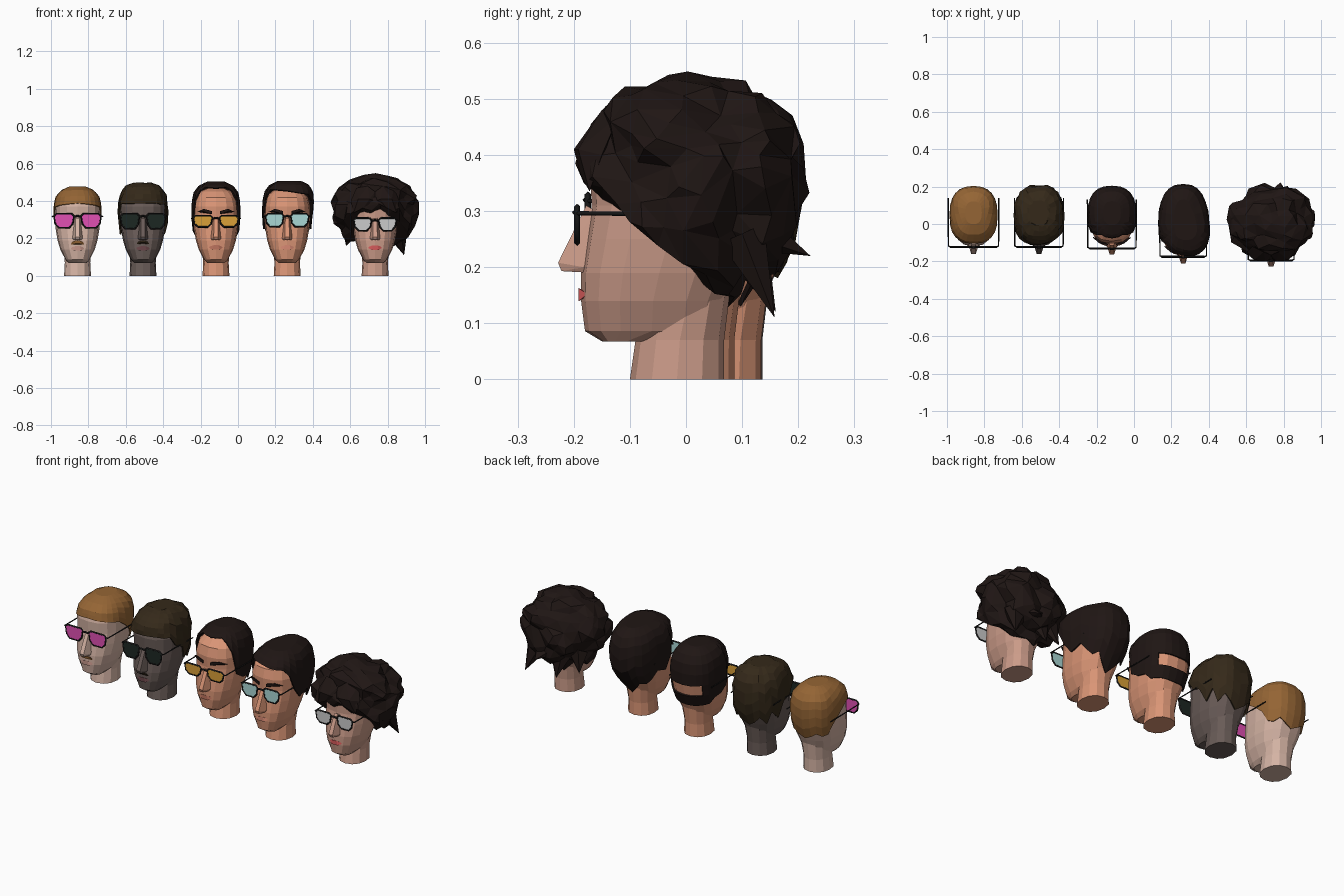
import bpy, bmesh, random
from math import sin, cos, radians, pi
from mathutils import Vector

if "Cube" in bpy.data.objects:
    bpy.data.objects.remove(bpy.data.objects["Cube"])

random.seed(4)


def material(name, rgb):
    m = bpy.data.materials.new(name)
    m.diffuse_color = (*rgb, 1)
    m.use_nodes = True
    m.node_tree.nodes["Principled BSDF"].inputs["Base Color"].default_value = m.diffuse_color
    return m


def finish(bm, name, mat):
    bmesh.ops.recalc_face_normals(bm, faces=bm.faces)
    me = bpy.data.meshes.new(name)
    bm.to_mesh(me)
    bm.free()
    me.materials.append(mat)
    ob = bpy.data.objects.new(name, me)
    bpy.context.collection.objects.link(ob)
    return ob


def loft(name, rings, mat, cap_bottom=True, skip=None):
    bm = bmesh.new()
    vs = [[bm.verts.new(p) for p in r] for r in rings]
    n = len(rings[0])
    for i in range(len(vs) - 1):
        for j in range(n):
            if skip and skip(i, j):
                continue
            k = (j + 1) % n
            bm.faces.new((vs[i][j], vs[i][k], vs[i + 1][k], vs[i + 1][j]))
    if cap_bottom:
        bm.faces.new(vs[0])
    bm.faces.new(vs[-1])
    return finish(bm, name, mat)


def hull(name, pts, mat, o):
    bm = bmesh.new()
    for p in pts:
        bm.verts.new(Vector(p) + o)
    bmesh.ops.convex_hull(bm, input=bm.verts)
    return finish(bm, name, mat)


def sym(pts):
    return [(s * x, y, z) for x, y, z in pts for s in (-1, 1)]


def lerp_table(t, rows):
    for a, b in zip(rows, rows[1:]):
        if t <= b[0]:
            f = max(0, (t - a[0]) / (b[0] - a[0]))
            return [p + (q - p) * f for p, q in zip(a[1:], b[1:])]
    return list(rows[-1][1:])


# skull profile: height, half width, front y, back y
SKULL = [(.068, .045, -.15, -.06), (.086, .064, -.18, .058), (.14, .092, -.187, .07),
         (.19, .107, -.187, .092), (.25, .117, -.178, .117), (.31, .122, -.168, .128),
         (.37, .123, -.171, .13), (.42, .111, -.158, .12), (.452, .082, -.12, .092),
         (.472, .036, -.06, .045)]


def section(a, hw, yf, yb, z, off=0.0, n=2.5):
    s, c = sin(a), cos(a)
    sx = abs(s) ** (2 / n) * (1 if s >= 0 else -1)
    sy = abs(c) ** (2 / n) * (1 if c >= 0 else -1)
    return Vector(((hw + off) * sx, (yf + yb) / 2 - ((yb - yf) / 2 + off) * sy, z))


def ring_angles(n):
    return [2 * pi * j / n for j in range(n)]


def build_head(o, skin):
    loft("head", [[section(a, w, f, b, z) + o for a in ring_angles(16)]
                  for z, w, f, b in SKULL], skin)
    neck = [(0, .072, -.1, .068), (.07, .068, -.09, .068), (.17, .078, -.06, .08)]
    loft("neck", [[section(a, w, f, b, z, 0, 2.2) + o for a in ring_angles(12)]
                  for z, w, f, b in neck], skin)
    hull("nose", sym([(.01, -.178, .31), (.012, -.228, .208), (.01, -.222, .193),
                      (.027, -.182, .2), (.018, -.16, .3), (.025, -.17, .19)]), skin, o)


def build_hair(o, mat, hem, off, lift, jitter=0, sweep=0, back=0, gap=False):
    n, rows, rings = 24, 7, []
    for r in range(rows + 1):
        ring = []
        for a in ring_angles(n):
            d = min(a, 2 * pi - a) * 180 / pi
            h = lerp_table(d, hem)[0] - .6 * sweep * sin(a) * max(0, cos(a))
            z = h + (.471 - h) * sin(pi / 2 * r / rows)
            w, f, b = lerp_table(z, SKULL)
            k = max(0, min(1, (z - .3) / .15))
            e = off + random.uniform(-jitter, jitter) + sweep * k * max(0, cos(a - .6))
            zz = z + lift * k + random.uniform(-jitter, jitter) * .6
            p = section(a, w, f, b, zz, e)
            p.y += back * max(0, -cos(a)) * max(0, min(1, (z - .15) / .15))
            ring.append(p + o)
        rings.append(ring)
    skip = (lambda i, j: i == 1 and 9 <= j <= 14) if gap else None
    ob = loft("hair", rings, mat, False, skip)
    m = ob.modifiers.new("thickness", "SOLIDIFY")
    m.thickness = .008
    m.offset = -1


BLACK = material("frame_black", (.008, .008, .008))


def build_glasses(o, y, z0, z1, hw, lens):
    cu = bpy.data.curves.new("glasses_frame", "CURVE")
    cu.dimensions = "3D"
    cu.bevel_depth, cu.bevel_resolution = .0055, 0

    def line(pts, cyclic=False, radius=1):
        s = cu.splines.new("POLY")
        s.points.add(len(pts) - 1)
        for p, q in zip(s.points, pts):
            p.co = (q[0] + o.x, q[1], q[2], 1)
            p.radius = radius
        s.use_cyclic_u = cyclic

    h = z1 - z0
    for s in (-1, 1):
        outline = [(.02, z1 - .01), (.03, z1), (hw - .012, z1), (hw, z1 - .01), (hw - .006, z0 + .3 * h),
                   (hw - .025, z0), (.044, z0), (.026, z0 + .3 * h)]
        pts = [(s * x, y, z) for x, z in outline]
        line(pts, True)
        line([(s * hw, y, z1 - .012), (s * (hw + .009), y + .005, z1 - .012),
              (s * (hw + .011), y + .26, z1 - .014)], radius=.7)
        hull("lens", [(x, y + d, z) for x, _, z in pts for d in (-.002, .002)], lens, Vector((o.x, 0, 0)))
    line([(-.02, y, z1 - .015), (0, y - .004, z1 - .01), (.02, y, z1 - .015)])
    cu.materials.append(BLACK)
    bpy.context.collection.objects.link(bpy.data.objects.new("glasses_frame", cu))


def build_lips(o, mat, z=.153):
    hull("lips", sym([(.042, -.176, z), (.012, -.192, z + .011), (.02, -.192, z - .013),
                      (.02, -.17, z)]), mat, o)


def build_brows(o, mat):
    for s in (-1, 1):
        hull("eyebrow", [(s * x, y, z) for x, y0, z in
                         ((.022, -.172, .33), (.022, -.172, .346), (.065, -.165, .358),
                          (.065, -.165, .344), (.1, -.135, .342)) for y in (y0, y0 - .006)], mat, o)


def build_moustache(o, mat, w, t):
    hull("moustache", sym([(w, -.175, .163), (.012, -.196, .188), (.012, -.194, .188 - t),
                           (w * .7, -.191, .182), (w * .6, -.17, .175)]), mat, o)


# head 1: cropped fair hair, moustache, pink lenses
o = Vector((-.858, .068, 0))
fair = material("hair_fair", (.3, .13, .035))
build_head(o, material("skin_pale", (.66, .45, .37)))
build_hair(o, fair, [(0, .385), (45, .375), (80, .36), (92, .32), (110, .27), (125, .21),
                     (150, .24), (180, .2)], .006, .006)
build_moustache(o, fair, .04, .016)
build_lips(o, material("lips_pale", (.55, .3, .25)), .148)
build_glasses(o, -.122, .258, .33, .125, material("lens_pink", (.75, .08, .45)))

# head 2: choppy brown hair, thin moustache, dark lenses
o = Vector((-.508, .068, 0))
brown = material("hair_brown", (.035, .022, .01))
build_head(o, material("skin_dark", (.14, .105, .095)))
build_hair(o, brown, [(0, .375), (60, .37), (75, .32), (90, .3), (105, .22), (120, .27),
                      (135, .2), (150, .24), (180, .18)], .012, .026, .005)
build_moustache(o, brown, .038, .009)
build_lips(o, material("lips_dark", (.14, .06, .065)), .148)
build_glasses(o, -.122, .252, .33, .12, material("lens_dark", (.012, .02, .016)))

# head 3: receding black hair with sideburns, amber lenses
o = Vector((-.118, .066, 0))
black = material("hair_black", (.014, .008, .007))
skin = material("skin_tan", (.7, .3, .18))
build_head(o, skin)
build_hair(o, black, [(0, .44), (35, .445), (55, .41), (68, .34), (78, .24), (100, .24),
                      (120, .2), (180, .19)], .009, .032, gap=True)
build_brows(o, black)
build_lips(o, material("lips_tan", (.5, .17, .11)))
build_glasses(o, -.13, .262, .32, .12, material("lens_amber", (.7, .35, .04)))

# head 4: side-swept black hair, pale blue lenses
o = Vector((.263, .018, 0))
build_head(o, skin)
build_hair(o, black, [(0, .425), (45, .42), (62, .38), (75, .31), (90, .25), (105, .27),
                      (130, .2), (150, .21), (180, .13)], .012, .036, sweep=.034, back=.055)
build_brows(o, black)
build_lips(o, material("lips_peach", (.68, .25, .17)))
build_glasses(o, -.175, .262, .33, .115, material("lens_blue", (.4, .68, .66)))

# head 5: red lips, clear lenses
o = Vector((.733, 0, 0))
build_head(o, material("skin_rose", (.6, .33, .25)))
build_lips(o, material("lips_red", (.65, .1, .1)), .152)
build_glasses(o, -.194, .243, .308, .113, material("lens_clear", (.62, .6, .62)))

# head 5: big messy hair, spiky ball trimmed by a sloping hairline
bm = bmesh.new()
bmesh.ops.create_icosphere(bm, subdivisions=4, radius=1)
spikes = [Vector([random.gauss(0, 1) for _ in range(3)]).normalized() for _ in range(75)]
spikes += [Vector((1, .15, .1)).normalized(), Vector((-1, .1, .1)).normalized()]
for v in bm.verts:
    d = v.co.normalized()
    k = .92 + max(max(0, d.dot(s) - .95) / .05 for s in spikes) * .2
    side = 1 if d.y > 0 else -1
    p = Vector((d.x * .215 * k, .012 + side * abs(d.y) ** .85 * .188 * k,
                .378 + d.z * (.152 if d.z > 0 else .23) * k))
    p.z = max(p.z, .205 - .85 * p.y + .012 * sin(p.x * 60))
    v.co = p + o
dec = finish(bm, "messy_hair", black).modifiers.new("facets", "DECIMATE")
dec.ratio = .3
# forehead fringe tufts, parted in the middle
for s in (-1, 1):
    hull("fringe", [(s * x, y, z) for x, y, z in
                    ((.0, -.185, .4), (.03, -.2, .41), (.09, -.192, .41), (.13, -.15, .4), (.115, -.172, .335),
                     (.06, -.188, .365), (.04, -.15, .48), (.1, -.12, .47), (.0, -.165, .45))], black, o)
# loose locks at the nape and sides: tip, base centre, radius
for tip, base, r in (((.155, .158, .11), (.1, .1, .26), .075), ((-.155, .12, .16), (-.11, .08, .27), .07),
                     ((.05, .222, .22), (.03, .13, .25), .08), ((-.04, .16, .12), (-.03, .1, .26), .08)):
    ring = [(base[0] + r * cos(a), base[1] + r * .6 * sin(a), base[2] + .02 * sin(a)) for a in ring_angles(6)]
    hull("hair_lock", ring + [tip], black, o)
